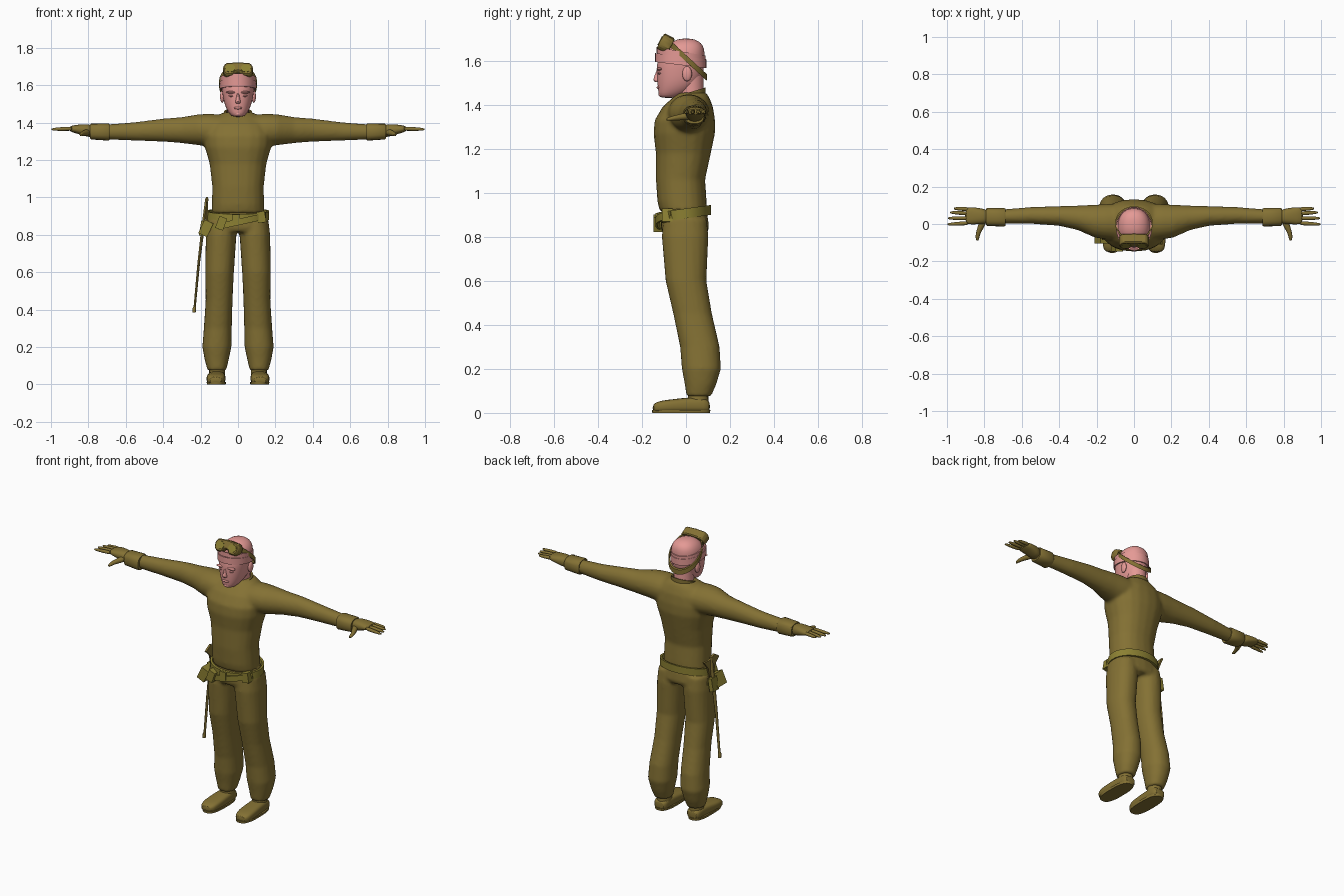
import bpy, bmesh, math
from mathutils import Vector, Matrix

cube = bpy.data.objects.get("Cube")
if cube:
    bpy.data.objects.remove(cube, do_unlink=True)


def material(name, rgb):
    m = bpy.data.materials.new(name)
    m.use_nodes = True
    m.diffuse_color = (*rgb, 1)
    bsdf = m.node_tree.nodes["Principled BSDF"]
    bsdf.inputs["Base Color"].default_value = (*rgb, 1)
    bsdf.inputs["Roughness"].default_value = 0.8
    return m


OLIVE = material("olive cloth", (0.23, 0.165, 0.034))
BELT = material("yellow olive leather", (0.26, 0.215, 0.032))
SKIN = material("pink skin", (0.78, 0.32, 0.30))


def loft(bm, axis, rings, power=2.0, sides=20, flip=1):
    """Skin rings (position, centre u, centre v, half u, half v) along an axis."""
    loops = []
    for pos, cu, cv, a, b in rings:
        loop = []
        for i in range(sides):
            t = math.tau * i / sides
            c, s = math.cos(t), math.sin(t)
            u = cu + a * math.copysign(abs(c) ** (2 / power), c)
            v = cv + b * math.copysign(abs(s) ** (2 / power), s)
            co = {"x": (pos, u, v), "y": (u, pos, v), "z": (u, v, pos)}[axis]
            loop.append(bm.verts.new((co[0] * flip, co[1], co[2])))
        loops.append(loop)
    for p, q in zip(loops, loops[1:]):
        for i in range(sides):
            j = (i + 1) % sides
            bm.faces.new((p[i], p[j], q[j], q[i]))
    bm.faces.new(loops[0])
    bm.faces.new(loops[-1])


def finish(name, bm, mat, subdiv=0, mirror=False, blend=0, bevel=0):
    bmesh.ops.recalc_face_normals(bm, faces=bm.faces)
    mesh = bpy.data.meshes.new(name)
    bm.to_mesh(mesh)
    bm.free()
    ob = bpy.data.objects.new(name, mesh)
    bpy.context.collection.objects.link(ob)
    mesh.materials.append(mat)
    bpy.ops.object.select_all(action="DESELECT")
    ob.select_set(True)
    bpy.context.view_layer.objects.active = ob
    bpy.ops.object.shade_smooth_by_angle(angle=math.radians(40))
    if mirror:
        ob.modifiers.new("Mirror", "MIRROR").use_mirror_merge = False
    if bevel:
        ob.modifiers.new("Bevel", "BEVEL").width = bevel
    if subdiv:
        ob.modifiers.new("Subdivision", "SUBSURF").levels = subdiv
        ob.modifiers[-1].render_levels = subdiv
    if blend:
        remesh = ob.modifiers.new("Blend", "REMESH")
        remesh.mode, remesh.voxel_size = "VOXEL", 0.01
        remesh.use_smooth_shade = True
        smooth = ob.modifiers.new("Smooth", "SMOOTH")
        smooth.factor, smooth.iterations = 0.5, blend
    return ob


def solid(name, axis, rings, mat, power=2.0, sides=20, **kw):
    bm = bmesh.new()
    loft(bm, axis, rings, power, sides)
    return finish(name, bm, mat, **kw)


def band(name, mat, cy, a, b, z, height, slope=(0, 0), thick=0.01, arc=(0, 360), n=40):
    """Strap round the body, tilted by slope in x and y."""
    bm = bmesh.new()
    full = arc[1] - arc[0] == 360
    loops = []
    for i in range(n if full else n + 1):
        t = math.radians(arc[0] + (arc[1] - arc[0]) * i / n)
        loop = []
        for out, up in ((0, -1), (thick, -1), (thick, 1), (0, 1)):
            x, y = (a + out) * math.cos(t), (b + out) * math.sin(t)
            h = z + slope[0] * x + slope[1] * y + up * height / 2
            loop.append(bm.verts.new((x, cy + y, h)))
        loops.append(loop)
    for p, q in zip(loops, loops[1:] + loops[:1] if full else loops[1:]):
        for k in range(4):
            bm.faces.new((p[k], p[k - 1], q[k - 1], q[k]))
    if not full:
        bm.faces.new(loops[0])
        bm.faces.new(loops[-1])
    return finish(name, bm, mat)


def plate(name, mat, outline, depth, matrix, bevel=0):
    """Extruded outline, placed by a matrix."""
    bm = bmesh.new()
    face = bm.faces.new([bm.verts.new((u, v, -depth / 2)) for u, v in outline])
    new = bmesh.ops.extrude_face_region(bm, geom=[face])["geom"]
    bmesh.ops.translate(bm, vec=(0, 0, depth), verts=[g for g in new if isinstance(g, bmesh.types.BMVert)])
    bmesh.ops.transform(bm, matrix=matrix, verts=bm.verts)
    return finish(name, bm, mat, bevel=bevel)


def blob(name, mat, centre, size, mirror=False):
    bm = bmesh.new()
    bmesh.ops.create_uvsphere(bm, u_segments=16, v_segments=10, radius=1)
    bmesh.ops.transform(bm, matrix=Matrix.Translation(centre) @ Matrix.Diagonal((*size, 1)), verts=bm.verts)
    return finish(name, bm, mat, mirror=mirror)


# Sweater: torso and both sleeves blended together
bm = bmesh.new()
loft(bm, "z", [(.915, 0, -.012, .142, .107), (.96, 0, -.018, .14, .112), (1.06, 0, -.025, .138, .112),
               (1.18, 0, -.012, .152, .125), (1.27, 0, -.008, .178, .14), (1.33, 0, -.005, .185, .137),
               (1.39, 0, .008, .165, .115), (1.43, 0, .022, .12, .085), (1.455, 0, .03, .078, .062)], 2.3)
for side in (1, -1):
    loft(bm, "x", [(.06, .01, 1.36, .10, .08), (.15, .012, 1.36, .095, .088), (.21, .015, 1.362, .088, .083),
                   (.30, .033, 1.36, .066, .07), (.40, .043, 1.36, .053, .062), (.55, .046, 1.353, .045, .05),
                   (.71, .04, 1.35, .038, .04)], flip=side)
finish("sweater", bm, OLIVE, blend=7)
band("sweater_collar", OLIVE, .02, .066, .058, 1.445, .025, (0, .3))

# Trousers: hips and both legs blended together
bm = bmesh.new()
loft(bm, "z", [(.95, 0, -.01, .13, .095), (.89, 0, -.008, .158, .107),
               (.84, 0, -.005, .168, .11), (.815, 0, -.005, .165, .10)], 2.3)
for side in (1, -1):
    loft(bm, "z", [(.88, .085, -.005, .078, .10), (.80, .09, -.004, .082, .106), (.60, .099, .0, .077, .093),
                   (.45, .101, .03, .072, .088), (.30, .108, .063, .075, .09), (.20, .113, .07, .078, .089),
                   (.13, .114, .066, .064, .072), (.075, .113, .058, .05, .056)], 2.2, flip=side)
finish("trousers", bm, OLIVE, blend=4)

# Shoes
solid("shoe_ankle", "z", [(.03, .112, .055, .042, .048), (.08, .112, .055, .042, .046),
                          (.11, .112, .055, .038, .042)], OLIVE, mirror=True)
solid("shoe", "y", [(.11, .114, .028, .036, .024), (.085, .114, .036, .045, .034), (.02, .115, .037, .047, .035),
                    (-.06, .117, .032, .052, .03), (-.12, .119, .029, .05, .027), (-.153, .12, .022, .034, .018)],
      OLIVE, 3, subdiv=1, mirror=True)
solid("shoe_sole", "z", [(0, .116, -.022, .05, .131), (.014, .116, -.022, .052, .133)], OLIVE, 2.8, 32, mirror=True)

# Gloves: cuff, palm, four fingers and thumb
solid("glove_cuff", "x", [(.688, .036, 1.35, .046, .043), (.695, .036, 1.35, .05, .046),
                          (.785, .038, 1.352, .048, .042), (.79, .038, 1.352, .044, .038)], OLIVE, 2.6, mirror=True)
solid("glove_palm", "x", [(.77, .038, 1.353, .036, .036), (.82, .042, 1.36, .043, .033),
                          (.87, .044, 1.366, .047, .022), (.905, .043, 1.367, .044, .013)],
      OLIVE, 2.4, subdiv=1, mirror=True)
bm = bmesh.new()
for y, end, drift in ((.005, 1.0, -.007), (.031, .997, .0), (.056, .985, .006), (.079, .965, .004)):
    length = end - .88
    loft(bm, "x", [(.88 + length * f, y + drift * f, 1.368 - .004 * f, r, r)
                   for f, r in ((0, .012), (.45, .011), (.8, .009), (1, .005))], sides=10)
finish("glove_fingers", bm, OLIVE, subdiv=1, mirror=True)
solid("glove_thumb", "y", [(.03, .80, 1.35, .024, .02), (-.015, .818, 1.345, .018, .016),
                           (-.05, .834, 1.34, .013, .012), (-.078, .838, 1.335, .010, .009),
                           (-.09, .836, 1.333, .005, .005)], OLIVE, sides=12, subdiv=1, mirror=True)

# Head and neck
solid("neck", "z", [(1.40, 0, .03, .06, .056), (1.46, 0, .022, .058, .058), (1.53, 0, .02, .06, .06)], SKIN)
solid("head", "z", [(1.43, 0, -.08, .026, .034), (1.442, 0, -.07, .042, .055), (1.47, 0, -.045, .062, .083),
                    (1.51, 0, -.03, .077, .102), (1.56, 0, -.026, .085, .108), (1.60, 0, -.023, .09, .109),
                    (1.64, 0, -.014, .088, .10), (1.67, 0, -.005, .075, .084), (1.69, 0, 0, .053, .058),
                    (1.701, 0, 0, .022, .024)], SKIN, 2.2, subdiv=1)
solid("nose", "z", [(1.502, 0, -.128, .013, .012), (1.51, 0, -.13, .016, .022), (1.535, 0, -.126, .009, .016),
                    (1.565, 0, -.122, .007, .010)], SKIN, sides=12, subdiv=1)
blob("brow", SKIN, (.034, -.12, 1.562), (.03, .014, .007), True)
blob("eyelid", SKIN, (.033, -.118, 1.543), (.017, .01, .006), True)
blob("lips", SKIN, (0, -.124, 1.478), (.023, .010, .007))
blob("chin", SKIN, (0, -.106, 1.447), (.024, .02, .014))
blob("ear", SKIN, (.084, .005, 1.54), (.012, .022, .034), True)

# Head wrap: two folded bands of cloth
band("head_wrap_lower", SKIN, -.024, .088, .108, 1.60, .04, (0, -.12), .008)
band("head_wrap_upper", SKIN, -.022, .086, .103, 1.628, .028, (0, -.18), .008)

# Goggles pushed up on the forehead
half = [(.0, -.014), (.014, -.018), (.024, -.036), (.06, -.038), (.078, -.02), (.08, .012), (.066, .034), (.0, .04)]
outline = half + [(-x, y) for x, y in reversed(half[1:-1])]
tilt = Matrix.Translation((0, -.092, 1.677)) @ Matrix.Rotation(math.radians(62), 4, "X")
plate("goggle_frame", OLIVE, outline, .055, tilt, .006)
for side, label in ((1, "left"), (-1, "right")):
    lens = [(.042 * side + .027 * math.cos(math.tau * i / 16), .023 * math.sin(math.tau * i / 16)) for i in range(16)]
    plate("goggle_lens_" + label, BELT, lens, .006, tilt @ Matrix.Translation((0, 0, .028)))
band("goggle_strap", OLIVE, .004, .094, .084, 1.607, .03, (0, -.92), .007)

# Belts, buckle and pouches
band("main_belt", BELT, -.008, .155, .11, .905, .045, (0, .14), .012)
band("slung_belt", BELT, -.008, .165, .122, .868, .034, (.22, 0), .009, (165, 330))
box = [(-1, -1), (1, -1), (1, 1), (-1, 1)]


def pouch(name, centre, size, turn=0, mat=BELT):
    matrix = Matrix.Translation(centre) @ Matrix.Rotation(math.radians(turn), 4, "Y") @ Matrix.Diagonal((*size, 1))
    plate(name, mat, box, 2, matrix)


pouch("belt_buckle", (-.01, -.132, .885), (.022, .007, .024))
pouch("front_pouch", (-.09, -.125, .862), (.022, .022, .034), 20)
pouch("left_pouch", (.125, -.085, .895), (.022, .025, .03), -10)
pouch("hip_pouch", (-.172, -.06, .835), (.026, .045, .04), 25)

# Sword at the right hip: fan guard, frog and slim scabbard
fan = [(-.02, -.06), (.02, -.06), (.035, 0), (.075, .05), (.02, .045), (-.03, .068), (-.075, .04), (-.035, 0)]
side_on = Matrix.Translation((-.166, -.01, .935)) @ Matrix(((0, 0, 1), (1, 0, 0), (0, 1, 0))).to_4x4()
plate("sword_guard", OLIVE, fan, .012, side_on)
pouch("sword_frog", (-.19, .0, .835), (.013, .028, .04), 10)
solid("sword_scabbard", "z", [(.385, -.235, .0, .009, .012), (.41, -.233, .0, .009, .012), (.42, -.231, .0, .006, .009),
                              (.65, -.21, -.002, .007, .011), (.84, -.187, -.004, .009, .014),
                              (.995, -.166, -.01, .009, .012)], OLIVE, sides=12)
